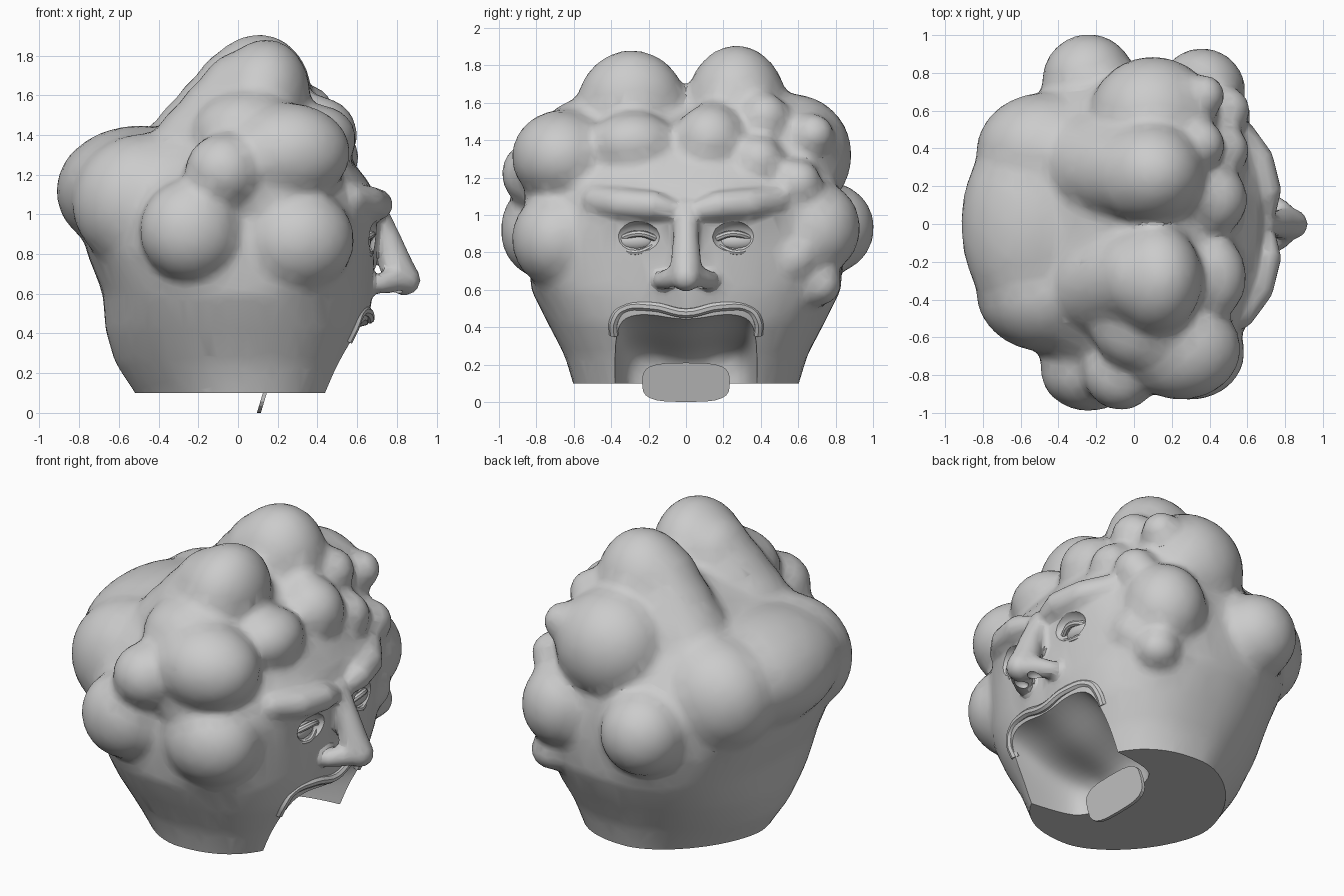
import bpy, bmesh, math
from mathutils import Matrix, Vector

if "Cube" in bpy.data.objects:
    bpy.data.objects.remove(bpy.data.objects["Cube"])


def finish(bm, name):
    bmesh.ops.recalc_face_normals(bm, faces=bm.faces[:])
    me = bpy.data.meshes.new(name)
    bm.to_mesh(me)
    bm.free()
    ob = bpy.data.objects.new(name, me)
    bpy.context.collection.objects.link(ob)
    return ob


def blob(bm, x, y, z, rx, ry=None, rz=None, tilt=0):
    m = (Matrix.Translation((x, y, z)) @ Matrix.Rotation(math.radians(tilt), 4, 'Y')
         @ Matrix.Diagonal((rx, ry or rx, rz or rx, 1)))
    bmesh.ops.create_icosphere(bm, subdivisions=3, radius=1, matrix=m)


def chain(bm, pts, steps=5):
    # row of overlapping balls along (x, y, z, radius) points
    for a, b in zip(pts, pts[1:]):
        for i in range(steps + 1):
            blob(bm, *Vector(a).lerp(Vector(b), i / steps))


def loft(bm, rings):
    rows = [[bm.verts.new(p) for p in r] for r in rings]
    n = len(rows[0])
    for a, b in zip(rows, rows[1:]):
        for i in range(n):
            j = (i + 1) % n
            bm.faces.new((a[i], a[j], b[j], b[i]))
    bm.faces.new(rows[0])
    bm.faces.new(rows[-1])


def spow(v, p):
    return math.copysign(abs(v) ** p, v)


def select(ob):
    bpy.ops.object.select_all(action='DESELECT')
    ob.select_set(True)
    bpy.context.view_layer.objects.active = ob


def apply(ob, kind, **kw):
    select(ob)
    m = ob.modifiers.new(kind, kind)
    for k, v in kw.items():
        setattr(m, k, v)
    bpy.ops.object.modifier_apply(modifier=m.name)


def tube(name, pts, r):
    cu = bpy.data.curves.new(name, 'CURVE')
    cu.dimensions = '3D'
    cu.bevel_depth, cu.bevel_resolution, cu.resolution_u = r, 2, 5
    cu.use_fill_caps = True
    sp = cu.splines.new('BEZIER')
    sp.bezier_points.add(len(pts) - 1)
    for bp, p in zip(sp.bezier_points, pts):
        bp.co = p
        bp.handle_left_type = bp.handle_right_type = 'AUTO'
    ob = bpy.data.objects.new(name, cu)
    bpy.context.collection.objects.link(ob)
    select(ob)
    bpy.ops.object.convert(target='MESH')
    select(bpy.context.object)
    bpy.ops.object.shade_smooth_by_angle(angle=math.radians(40))


# skull: superellipse rings (z, back x, front x, half width, back squareness)
bm = bmesh.new()
rings = []
for z, back, front, w, p in [(0, -.47, .47, .58, 1.25), (.1, -.52, .51, .605, 1.22), (.25, -.62, .57, .65, 1.12),
                             (.42, -.67, .65, .74, 1.0), (.6, -.68, .68, .83, .9), (.8, -.76, .69, .84, .85),
                             (1.0, -.80, .71, .82, .85), (1.15, -.78, .67, .78, .85), (1.3, -.65, .55, .68, .85),
                             (1.5, -.28, .36, .42, .85), (1.6, -.1, .2, .2, .9)]:
    ring = []
    for i in range(48):
        c, s = math.cos(i * math.tau / 48), math.sin(i * math.tau / 48)
        q = .8 if c > 0 else p
        ring.append(((front if c > 0 else -back) * spow(c, q), w * spow(s, q), z))
    rings.append(ring)
loft(bm, rings)

# large hair masses: crown, back
blob(bm, .08, .27, 1.57, .29, .275, .345, 15)
blob(bm, .11, -.29, 1.57, .25, .30, .32, 15)
chain(bm, [(.02, .26, 1.60, .25), (-.25, .32, 1.22, .30)], 3)
chain(bm, [(.04, -.28, 1.58, .25), (-.24, -.32, 1.19, .30)], 3)
blob(bm, -.50, 0, 1.12, .42, .58, .33)
blob(bm, -.47, .38, 1.09, .37, .32, .34)
blob(bm, -.47, -.36, 1.06, .37, .32, .35)
# curls on the -y side
blob(bm, -.24, -.77, .92, .26, .225, .26)
blob(bm, -.07, -.79, 1.22, .20, .20, .19)
blob(bm, .30, -.68, .87, .29, .255, .265)
blob(bm, .25, -.66, 1.31, .32, .275, .255)
blob(bm, .06, -.52, 1.40, .3, .27, .23)
blob(bm, .15, -.62, 1.08, .3, .25, .2)
# curls on the +y side
blob(bm, -.24, .76, .93, .25)
blob(bm, .10, .57, 1.32, .34, .32, .33)
blob(bm, .36, .70, .93, .235, .235, .255)
blob(bm, .42, .71, .63, .13, .125, .12)
blob(bm, .50, .58, .77, .125)
blob(bm, .49, .60, 1.17, .13)
blob(bm, .37, .68, 1.43, .115)
# curls over the forehead
blob(bm, .35, .42, 1.52, .135)
blob(bm, .48, .39, 1.29, .135)
blob(bm, .41, .13, 1.40, .195)
blob(bm, .40, -.28, 1.38, .20, .235, .175)
blob(bm, .35, .15, 1.5, .12)
head = finish(bm, "head_with_curls")
apply(head, 'REMESH', mode='VOXEL', voxel_size=.025)
apply(head, 'SMOOTH', factor=.5, iterations=12)

# brows, nose and wings, fused onto the head
bm = bmesh.new()
for s in (-1, 1):
    chain(bm, [(.70, s * .09, 1.03, .06), (.70, s * .18, 1.05, .08),
               (.655, s * .34, 1.06, .085), (.56, s * .47, 1.075, .085)])
    chain(bm, [(.71, s * .125, .65, .05), (.78, s * .06, .665, .065)], 3)
chain(bm, [(.68, 0, 1.02, .07), (.755, 0, .87, .07), (.80, 0, .73, .085), (.84, 0, .67, .08)])
face = finish(bm, "face_features")
select(face)
head.select_set(True)
bpy.context.view_layer.objects.active = head
bpy.ops.object.join()
apply(head, 'REMESH', mode='VOXEL', voxel_size=.018)
apply(head, 'SMOOTH', factor=.5, iterations=4)
apply(head, 'DECIMATE', ratio=.1)

# mouth hollow and cutting block for the flat base
bm = bmesh.new()
mouth = []
for x, w, t in [(.08, .28, .22), (.2, .35, .30), (.42, .38, .36), (.6, .39, .47), (.9, .395, .51), (1.1, .4, .51)]:
    mouth.append([(x, u * w, t + d) for u, d in
                  [(-1, -.07), (-.85, 0), (-.5, .01), (0, -.04), (.5, .01), (.85, 0), (1, -.07)]]
                 + [(x, w, 0), (x, w, -.4), (x, -w, -.4), (x, -w, 0)])
loft(bm, mouth)
cutters = [finish(bm, "mouth_cutter")]
apply(cutters[0], 'SUBSURF', levels=2)
bm = bmesh.new()
bmesh.ops.create_cube(bm, size=2, matrix=Matrix.Translation((0, 0, -.9)))
cutters.append(finish(bm, "base_cutter"))
# eye sockets and nostrils
for s in (-1, 1):
    bm = bmesh.new()
    blob(bm, .72, s * .265, .88, .09, .13, .09)
    cutters.append(finish(bm, "socket_cutter"))
    bm = bmesh.new()
    blob(bm, .78, s * .06, .605, .05, .032, .035)
    cutters.append(finish(bm, "nostril_cutter"))
for c in cutters:
    apply(head, 'BOOLEAN', object=c, operation='DIFFERENCE', solver='EXACT')
    bpy.data.objects.remove(c)
select(head)
bpy.ops.object.shade_smooth_by_angle(angle=math.radians(25))

# eyeballs and lids
for s in (-1, 1):
    bm = bmesh.new()
    blob(bm, .615, s * .27, .86, .055, .11, .055)
    eye = finish(bm, "eyeball")
    eye.data.shade_smooth()
    tube("upper_eyelid", [(.65, s * .15, .87), (.675, s * .25, .90), (.61, s * .38, .86)], .018)
    tube("lower_eyelid", [(.65, s * .16, .84), (.665, s * .27, .80), (.61, s * .38, .84)], .016)

# upper lip ending in the mouth corners
side = [(.55, .385, .36), (.585, .385, .43), (.61, .34, .495), (.65, .18, .51)]
lip = side + [(.663, 0, .475)] + [(x, -y, z) for x, y, z in reversed(side)]
tube("upper_lip", lip, .026)

# thin tongue flap hanging below the base
bm = bmesh.new()
outline = []
for i in range(24):
    c, s = math.cos(i * math.tau / 24), math.sin(i * math.tau / 24)
    outline.append((.235 * spow(c, .6), .105 + .105 * spow(s, .6)))
loft(bm, [[(x + .3 * (z - .1), y, z) for y, z in outline] for x in (.125, .145)])
finish(bm, "tongue_flap")
